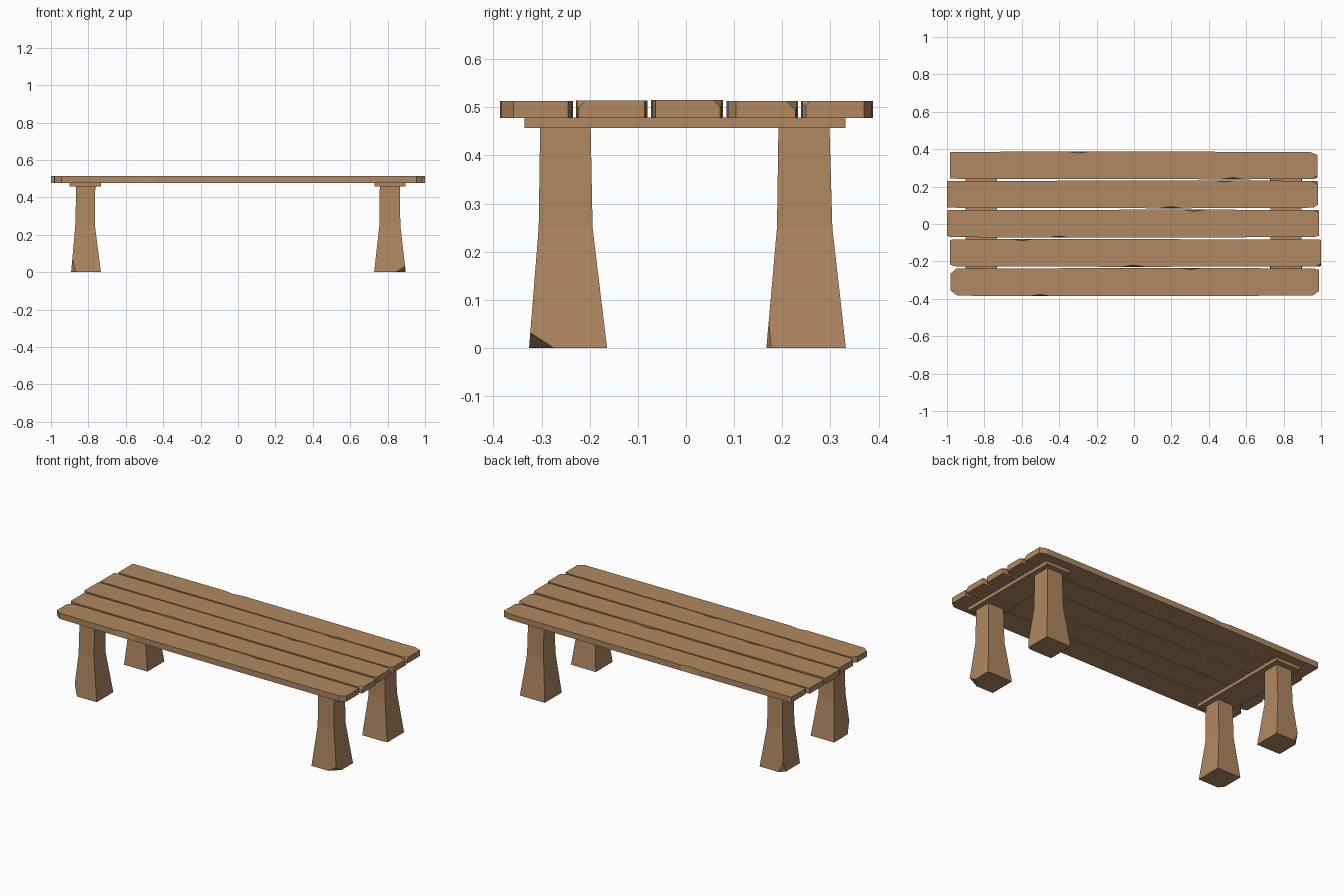
import bpy, bmesh
from mathutils import Vector

if "Cube" in bpy.data.objects:
    bpy.data.objects.remove(bpy.data.objects["Cube"])

wood = bpy.data.materials.new("warm brown wood")
wood.diffuse_color = (0.434, 0.246, 0.119, 1)
wood.use_nodes = True
wood.node_tree.nodes["Principled BSDF"].inputs["Base Color"].default_value = wood.diffuse_color


def finish(bm, name):
    bmesh.ops.recalc_face_normals(bm, faces=bm.faces)
    me = bpy.data.meshes.new(name)
    bm.to_mesh(me)
    bm.free()
    me.materials.append(wood)
    ob = bpy.data.objects.new(name, me)
    bpy.context.collection.objects.link(ob)


def loft(rings):
    """Join matching rings of points into a closed solid."""
    bm = bmesh.new()
    vs = [[bm.verts.new(p) for p in r] for r in rings]
    n = len(vs[0])
    bm.faces.new(vs[0][::-1])
    bm.faces.new(vs[-1])
    for a, b in zip(vs, vs[1:]):
        for i in range(n):
            j = (i + 1) % n
            bm.faces.new((a[i], a[j], b[j], b[i]))
    return bm


def rect(x0, x1, y0, y1, z):
    return [(x0, y0, z), (x1, y0, z), (x1, y1, z), (x0, y1, z)]


def chip(bm, corner, d):
    """Slice a corner off; d holds the signed cut length along each axis."""
    n = Vector((-1 / d[0], -1 / d[1], -1 / d[2]))
    co = Vector(corner) + Vector((d[0], 0, 0))
    cut = bmesh.ops.bisect_plane(bm, geom=bm.verts[:] + bm.edges[:] + bm.faces[:],
                                 plane_co=co, plane_no=n, clear_outer=True)
    edges = [e for e in cut["geom_cut"] if isinstance(e, bmesh.types.BMEdge)]
    bmesh.ops.holes_fill(bm, edges=edges)


def plank(name, x0, x1, y0, y1, z1, cuts, front_notch, back_notch, top_chip=None):
    """Board with clipped corners, slightly bowed edges and a nick per long edge."""
    z0, e = 0.478, 0.003
    fl, fr, br, bl = cuts

    def ring(z, nick):
        f, b = front_notch, back_notch
        pts = [(x0, y0 + fl[1]), (x0 + fl[0], y0 + e),
               (f - 0.06, y0), (f, y0 + nick), (f + 0.06, y0),
               (x1 - fr[0], y0 + e), (x1, y0 + fr[1]),
               (x1, y1 - br[1]), (x1 - br[0], y1 - e),
               (b + 0.06, y1), (b, y1 - nick), (b - 0.06, y1),
               (x0 + bl[0], y1 - e), (x0, y1 - bl[1])]
        return [(x, y, z) for x, y in pts]

    bm = loft([ring(z0, 0), ring(z1, 0.009)])
    if top_chip:
        chip(bm, *top_chip)
    finish(bm, name)


# Seat boards, front to back
s = (0.006, 0.006)
plank("board_front", -0.98, 0.99, -0.386, -0.235, 0.513,
      [(0.035, 0.03), (0.035, 0.028), (0.03, 0.01), (0.03, 0.03)], -0.5, 0.3)
plank("board_front_middle", -0.985, 1.0, -0.229, -0.08, 0.514,
      [(0.03, 0.012), s, s, (0.01, 0.01)], 0.0, -0.6,
      ((1.0, -0.229, 0.514), (-0.03, 0.02, -0.02)))
plank("board_middle", -1.0, 0.99, -0.073, 0.077, 0.515,
      [(0.02, 0.01), (0.03, 0.01), s, s], -0.4, 0.32,
      ((0.99, 0.077, 0.515), (-0.03, -0.02, -0.02)))
plank("board_back_middle", -1.0, 0.985, 0.084, 0.233, 0.513,
      [s, (0.025, 0.02), (0.015, 0.006), s], 0.2, 0.48,
      ((0.985, 0.233, 0.513), (-0.04, -0.025, -0.025)))
plank("board_back", -0.985, 0.98, 0.239, 0.388, 0.513,
      [s, (0.012, 0.01), (0.04, 0.018), s], 0.53, -0.3,
      ((0.98, 0.239, 0.513), (-0.03, 0.02, -0.02)))

# Cross rails under the boards
for side, a, b in (("left", -0.9, -0.733), ("right", 0.73, 0.895)):
    finish(loft([rect(a, b, -0.335, 0.331, 0.457),
                 rect(a, b, -0.335, 0.331, 0.479)]), side + "_rail")

# Flared legs: x and y ranges at the floor, middle and top
xs = {"left": [(-0.892, -0.733), (-0.87, -0.765), (-0.865, -0.763)],
      "right": [(0.728, 0.897), (0.756, 0.868), (0.758, 0.865)]}
ys = {"front": [(-0.326, -0.164), (-0.306, -0.194), (-0.303, -0.198)],
      "back": [(0.167, 0.332), (0.189, 0.304), (0.192, 0.298)]}
chips = {("left", "front"): ((-0.892, -0.326, 0), (0.025, 0.03, 0.13)),
         ("right", "front"): ((0.897, -0.326, 0), (-0.055, 0.052, 0.036)),
         ("right", "back"): ((0.897, 0.167, 0), (-0.02, 0.01, 0.3)),
         ("left", "back"): ((-0.892, 0.332, 0), (0.03, -0.03, 0.1))}
for sx in xs:
    for sy in ys:
        bm = loft([rect(*x, *y, z) for x, y, z in zip(xs[sx], ys[sy], (0, 0.25, 0.458))])
        chip(bm, *chips[sx, sy])
        finish(bm, f"{sy}_{sx}_leg")
